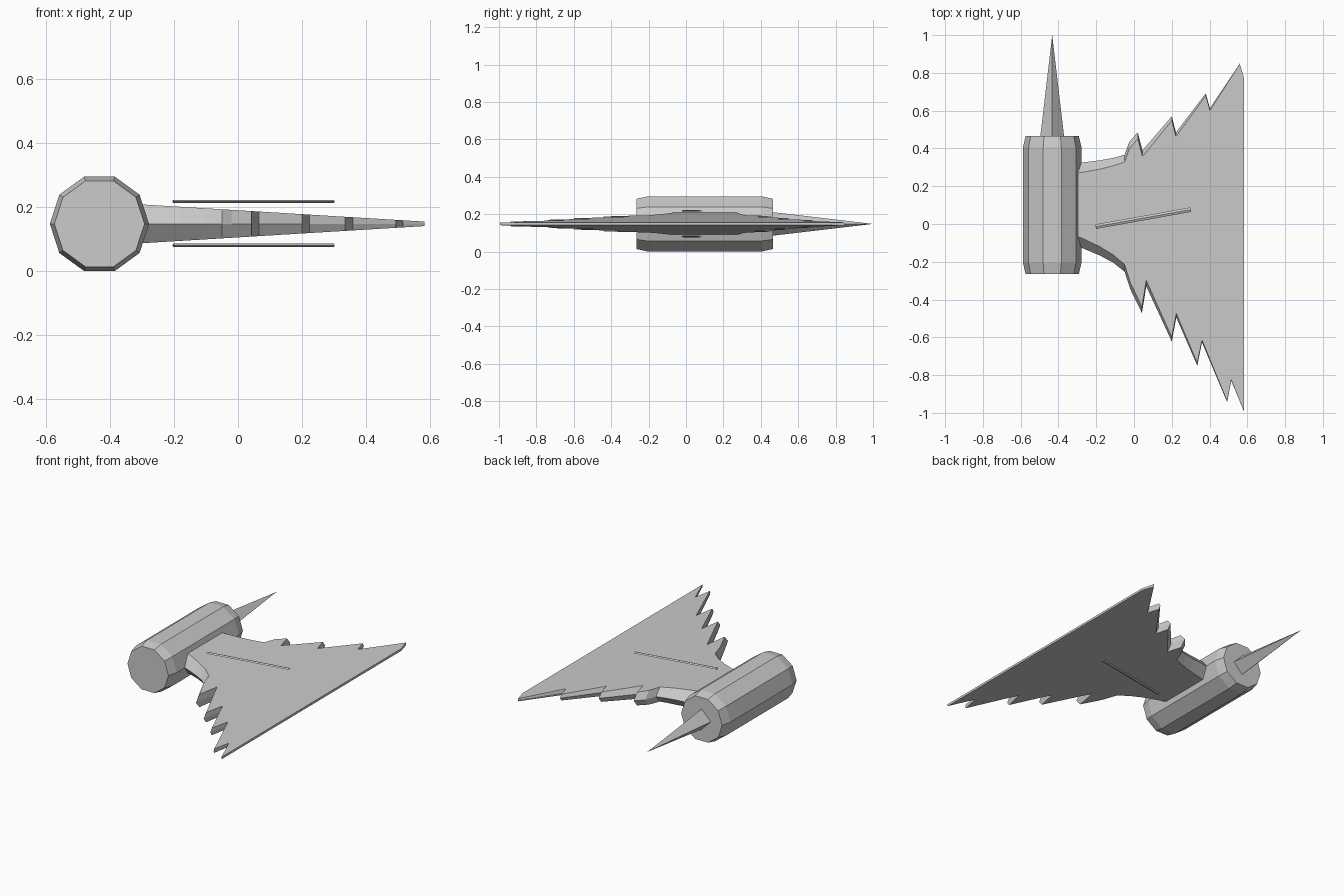
import bpy, bmesh, math
from mathutils import Matrix, Vector

if "Cube" in bpy.data.objects:
    bpy.data.objects.remove(bpy.data.objects["Cube"])

ZC = 0.148          # height of the common centre plane
BX = -0.433         # x of the barrel axis

grey = bpy.data.materials.new("steel grey")
grey.diffuse_color = (0.6, 0.6, 0.6, 1)
grey.use_nodes = True
grey.node_tree.nodes["Principled BSDF"].inputs["Base Color"].default_value = grey.diffuse_color


def finish(name, bm):
    bmesh.ops.recalc_face_normals(bm, faces=bm.faces)
    mesh = bpy.data.meshes.new(name)
    bm.to_mesh(mesh)
    bm.free()
    mesh.materials.append(grey)
    obj = bpy.data.objects.new(name, mesh)
    bpy.context.collection.objects.link(obj)
    return obj


def loft(name, rings):
    """Skin equal-length point rings and cap both ends."""
    bm = bmesh.new()
    rows = [[bm.verts.new(p) for p in ring] for ring in rings]
    n = len(rows[0])
    for a, b in zip(rows, rows[1:]):
        for i in range(n):
            j = (i + 1) % n
            bm.faces.new((a[i], a[j], b[j], b[i]))
    bm.faces.new(rows[0])
    bm.faces.new(rows[-1])
    return finish(name, bm)


# ten-sided barrel with chamfered ends, lying along y
def decagon(y, r):
    return [(BX + r * math.cos(k * math.pi / 5), y, ZC + r * math.sin(k * math.pi / 5))
            for k in range(10)]


loft("barrel", [decagon(-0.265, 0.141), decagon(-0.205, 0.155),
                decagon(0.405, 0.155), decagon(0.465, 0.141)])

# four-sided rear spike
bm = bmesh.new()
bmesh.ops.create_cone(bm, cap_ends=True, segments=4, radius1=0.064, radius2=0, depth=0.545,
                      matrix=Matrix.Translation((BX, 0.7275, ZC)) @ Matrix.Rotation(-math.pi / 2, 4, 'X'))
finish("rear_spike", bm)

# blade outline: concave neck widening into a serrated fan
back = [(-0.35, 0.322), (-0.28, 0.325), (-0.18, 0.337), (-0.11, 0.35), (-0.05, 0.366),
        (-0.025, 0.435), (0.02, 0.485), (0.045, 0.39), (0.2, 0.57), (0.222, 0.485),
        (0.38, 0.692), (0.402, 0.612), (0.56, 0.849), (0.583, 0.77)]
front = [(-0.35, -0.11), (-0.28, -0.125), (-0.18, -0.167), (-0.11, -0.205), (-0.05, -0.252),
         (-0.02, -0.345), (0.042, -0.472), (0.065, -0.33), (0.2, -0.622), (0.224, -0.495),
         (0.335, -0.75), (0.36, -0.627), (0.493, -0.943), (0.515, -0.83), (0.583, -0.995)]


def half_thickness(x):
    return 0.007 + 0.0607 * (0.583 - x)


def blade_ring(side):
    """side 0 is the widest mid outline; +1 and -1 are the inset faces."""
    ring = []
    for pts, sign in ((front, 1), (back[::-1], -1)):
        for x, y in pts:
            h = half_thickness(x)
            inset = max(0, h - 0.007) * abs(side)
            ring.append((x, y + sign * inset, ZC + side * h))
    return ring


loft("blade", [blade_ring(-1), blade_ring(0), blade_ring(1)])

# slim diamond-section bars hovering above and below the blade
start, end = Vector((-0.203, -0.014)), Vector((0.3, 0.076))
across = (end - start).orthogonal().normalized() * 0.012
for name, dz in (("upper_bar", 0.07), ("lower_bar", -0.067)):
    rings = []
    for p in (start, end):
        z = ZC + dz
        a, b = p + across, p - across
        rings.append([(a.x, a.y, z), (p.x, p.y, z + 0.005), (b.x, b.y, z), (p.x, p.y, z - 0.005)])
    loft(name, rings)
